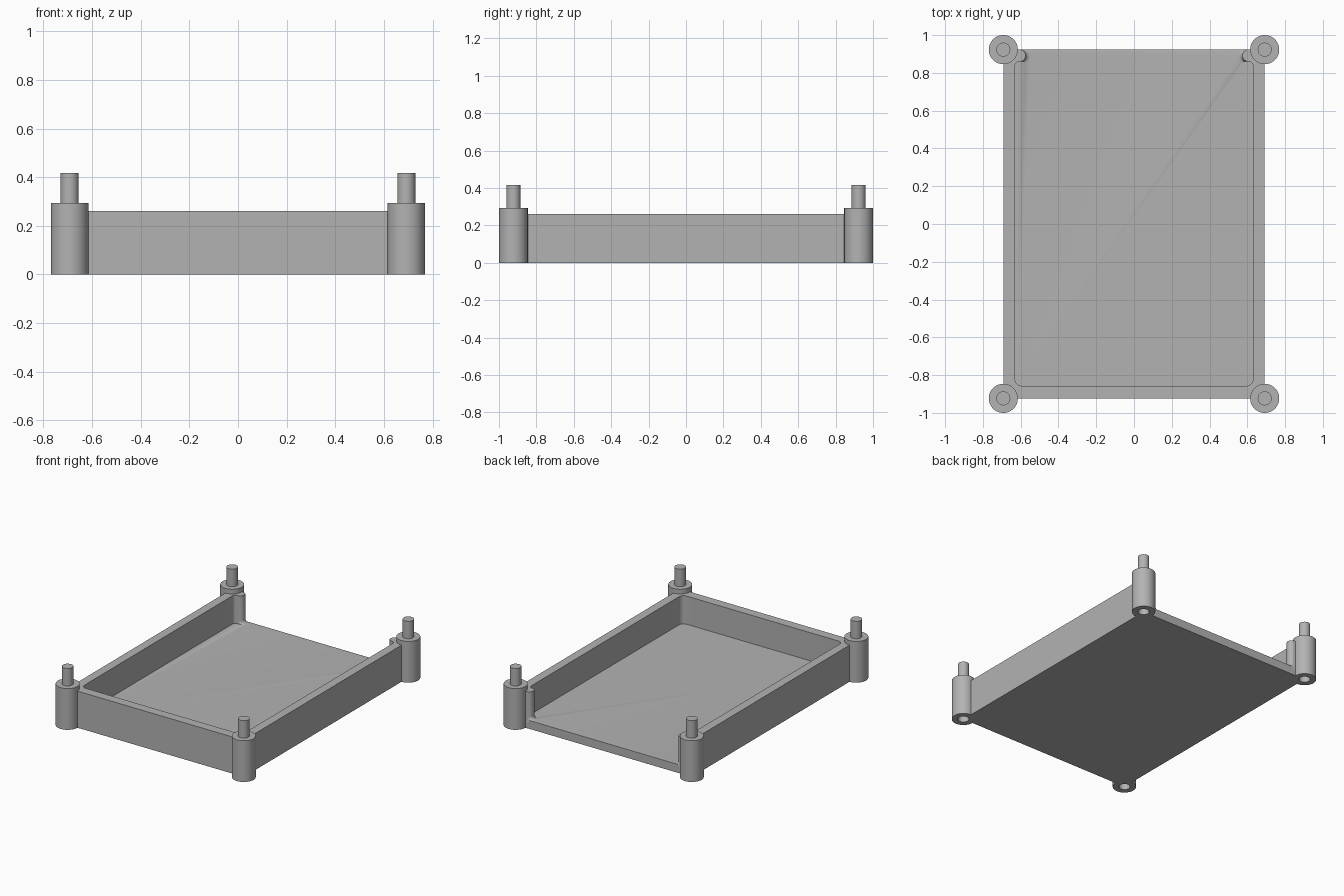
import bpy, bmesh
from math import sin, cos, pi

cube = bpy.data.objects.get("Cube")
if cube:
    bpy.data.objects.remove(cube, do_unlink=True)

HX, HY = 0.692, 0.923          # tray half sizes, also the post centres
FLOOR, WALL = 0.06, 0.26       # floor and wall heights

grey = bpy.data.materials.new("plain grey")
grey.use_nodes = True
colour = (0.45, 0.45, 0.45, 1)
grey.diffuse_color = colour
grey.node_tree.nodes["Principled BSDF"].inputs["Base Color"].default_value = colour


def loft(name, rings, cap=True):
    """Skin a stack of equal rings; optionally cap both ends."""
    bm = bmesh.new()
    loops = [[bm.verts.new(p) for p in ring] for ring in rings]
    n = len(loops[0])
    for a, b in zip(loops, loops[1:]):
        for i in range(n):
            j = (i + 1) % n
            bm.faces.new((a[i], a[j], b[j], b[i]))
    if cap:
        bm.faces.new(loops[0])
        bm.faces.new(loops[-1])
    bmesh.ops.recalc_face_normals(bm, faces=bm.faces)
    mesh = bpy.data.meshes.new(name)
    bm.to_mesh(mesh)
    bm.free()
    mesh.materials.append(grey)
    obj = bpy.data.objects.new(name, mesh)
    bpy.context.collection.objects.link(obj)
    return obj


def arc(cx, cy, r, start, end, steps=8):
    angles = [start + (end - start) * i / steps for i in range(steps + 1)]
    return [(cx + r * cos(a), cy + r * sin(a)) for a in angles]


def circle(x, y, r, z, steps=48):
    return [(px, py, z) for px, py in arc(x, y, r, 0, 2 * pi, steps)[:-1]]


def select(obj):
    bpy.ops.object.select_all(action='DESELECT')
    obj.select_set(True)
    bpy.context.view_layer.objects.active = obj


def cut(obj, cutter):
    cutter.hide_render = True
    mod = obj.modifiers.new("cut", 'BOOLEAN')
    mod.operation = 'DIFFERENCE'
    mod.solver = 'EXACT'
    mod.object = cutter
    select(obj)
    bpy.ops.object.modifier_apply(modifier=mod.name)
    bpy.data.objects.remove(cutter, do_unlink=True)


def cavity_ring(z, flare):
    """Hollow with rounded corners, open at the back between two round stubs."""
    ix, front, back, tip_x, r = 0.63, -0.857, 0.86, 0.606, 0.024
    half = arc(ix - 0.035, front + 0.035, 0.035, -pi / 2, 0)
    half += arc(ix - r, back - r, r, 0, pi / 2)[:-1]
    half += [(x - flare, y) for x, y in arc(tip_x, back + 0.032, 0.032, 1.5 * pi, pi / 2, 14)]
    half.append((tip_x - flare, 1.0))
    outline = half + [(-x, y) for x, y in reversed(half)]
    return [(x, y, z) for x, y in outline]


# Tray: solid block with the hollow cut out, small fillet at the foot of the stubs
base = [(-HX, -HY), (HX, -HY), (HX, HY), (-HX, HY)]
tray = loft("tray", [[(x, y, z) for x, y in base] for z in (0, WALL)])
fillet = 0.025
rings = []
for i in range(7):
    a = pi / 2 * (1 - i / 6)
    rings.append(cavity_ring(FLOOR + fillet * (1 - sin(a)), fillet * (1 - cos(a))))
rings.append(cavity_ring(0.4, 0))
cut(tray, loft("cavity_cutter", rings))

# Corner posts: socket underneath, pin on top
post_profile = [(0.036, 0.13), (0.037, 0), (0.077, 0), (0.077, 0.293),
                (0.037, 0.293), (0.037, 0.417)]
parts = [tray]
for sx, side in ((1, "left"), (-1, "right")):
    for sy, end in ((-1, "front"), (1, "back")):
        x, y = sx * HX, sy * HY
        cut(tray, loft("corner_cutter", [circle(x, y, 0.06, z) for z in (-0.1, 0.5)]))
        parts.append(loft(f"{end}_{side}_post",
                          [circle(x, y, r, z) for r, z in post_profile]))

for obj in parts:
    select(obj)
    bpy.ops.object.shade_smooth_by_angle(angle=pi / 6)
